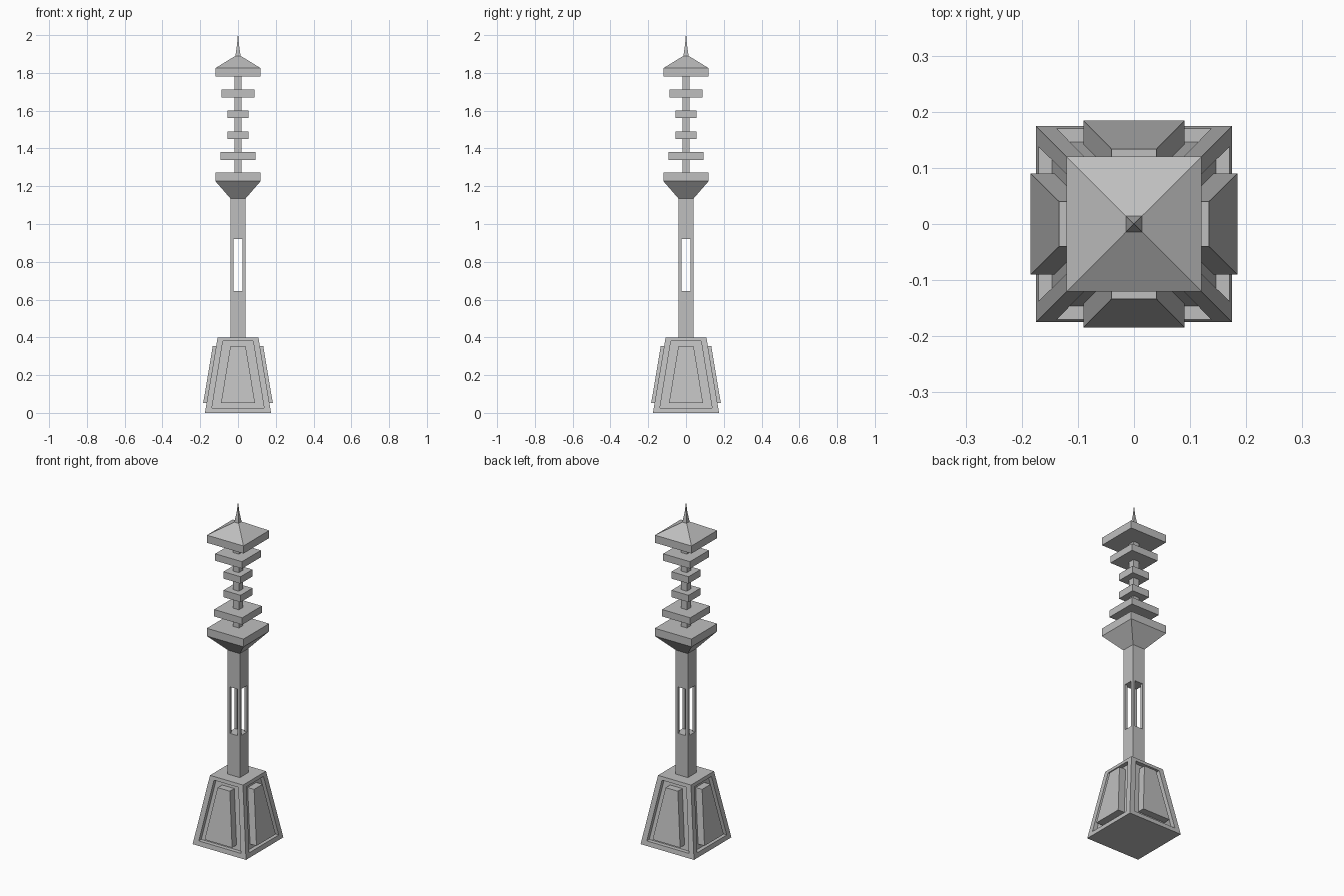
import bpy
import bmesh
from mathutils import Matrix
from math import pi

cube = bpy.data.objects.get("Cube")
if cube:
    bpy.data.objects.remove(cube, do_unlink=True)

stone = bpy.data.materials.new("grey_stone")
stone.use_nodes = True
GREY = (0.52, 0.52, 0.52, 1)
stone.diffuse_color = GREY
stone.node_tree.nodes["Principled BSDF"].inputs["Base Color"].default_value = GREY


def finish(name, bm):
    """Weld, orient and link a mesh as a flat shaded stone part."""
    bmesh.ops.remove_doubles(bm, verts=bm.verts, dist=0.0005)
    bmesh.ops.recalc_face_normals(bm, faces=bm.faces)
    mesh = bpy.data.meshes.new(name)
    bm.to_mesh(mesh)
    bm.free()
    mesh.materials.append(stone)
    obj = bpy.data.objects.new(name, mesh)
    bpy.context.collection.objects.link(obj)
    return obj


def square(bm, half, z, half_y=None):
    hy = half if half_y is None else half_y
    return [bm.verts.new((x * half, y * hy, z))
            for x, y in ((-1, -1), (1, -1), (1, 1), (-1, 1))]


def bridge(bm, a, b):
    for i in range(4):
        j = (i + 1) % 4
        bm.faces.new((a[i], a[j], b[j], b[i]))


def tower(name, profile, half_y=None):
    """Stack square rings given as (half width, height)."""
    bm = bmesh.new()
    rings = [square(bm, h, z, half_y) for h, z in profile]
    for a, b in zip(rings, rings[1:]):
        bridge(bm, a, b)
    bm.faces.new(rings[0])
    bm.faces.new(rings[-1])
    return finish(name, bm)


# Tapered base with a recessed panel on each side
BOTTOM, TOP, HEIGHT = 0.175, 0.108, 0.4
RECESS, RAISE = 0.024, 0.018


def slope(z):
    return BOTTOM + (TOP - BOTTOM) * z / HEIGHT


def trapezoid(bm, low, high, offset=0):
    """Ring lying on the sloping front face, moved outward by offset."""
    return [bm.verts.new((s * h, -slope(z) - offset, z))
            for s, (h, z) in ((-1, low), (1, low), (1, high), (-1, high))]


def turn(bm, count):
    """Copy the front geometry round to the other sides."""
    source = bm.faces[:]
    for i in range(1, count):
        copy = bmesh.ops.duplicate(bm, geom=source)["geom"]
        verts = [v for v in copy if isinstance(v, bmesh.types.BMVert)]
        bmesh.ops.rotate(bm, verts=verts, matrix=Matrix.Rotation(i * pi / 2, 3, "Z"))


bm = bmesh.new()
rim = trapezoid(bm, (BOTTOM, 0), (TOP, HEIGHT))
opening = trapezoid(bm, (0.138, 0.027), (0.08, 0.38))
floor = trapezoid(bm, (0.138, 0.027), (0.08, 0.38), -RECESS)
bridge(bm, rim, opening)
bridge(bm, opening, floor)
bm.faces.new(floor)
turn(bm, 4)
bm.faces.new(square(bm, BOTTOM, 0))
bm.faces.new(square(bm, TOP, HEIGHT))
finish("base", bm)

# Raised panels standing in the recesses
bm = bmesh.new()
back = trapezoid(bm, (0.09, 0.053), (0.04, 0.355), -RECESS)
face = trapezoid(bm, (0.09, 0.053), (0.04, 0.355), RAISE)
bridge(bm, back, face)
bm.faces.new(face)
bm.faces.new(back)
turn(bm, 4)
finish("raised_panels", bm)

# Shaft with an opening cut through both ways
shaft = tower("shaft", [(0.04, 0.4), (0.04, 1.135)])
for wide, deep in ((0.025, 0.1), (0.1, 0.025)):
    cutter = tower("window_cutter", [(wide, 0.645), (wide, 0.92)], deep)
    mod = shaft.modifiers.new("window", "BOOLEAN")
    mod.object = cutter
    mod.operation = "DIFFERENCE"
    mod.solver = "EXACT"
    graph = bpy.context.evaluated_depsgraph_get()
    cut = bpy.data.meshes.new_from_object(shaft.evaluated_get(graph))
    shaft.modifiers.clear()
    shaft.data = cut
    bpy.data.objects.remove(cutter, do_unlink=True)

# Flared platform, mast and its plates
tower("flared_platform", [(0.04, 1.135), (0.12, 1.227), (0.12, 1.273)])
tower("mast", [(0.019, 1.273), (0.019, 1.78)])
for name, half, z in (("lower_wide_plate", 0.092, 1.34),
                      ("lower_small_plate", 0.056, 1.45),
                      ("upper_small_plate", 0.056, 1.56),
                      ("upper_wide_plate", 0.088, 1.67)):
    tower(name, [(half, z), (half, z + 0.041)])

# Pyramid roof and spire
tower("roof", [(0.12, 1.78), (0.12, 1.825), (0.014, 1.89)])
tower("spire", [(0.014, 1.89), (0.005, 1.95), (0.001, 2.0)])
